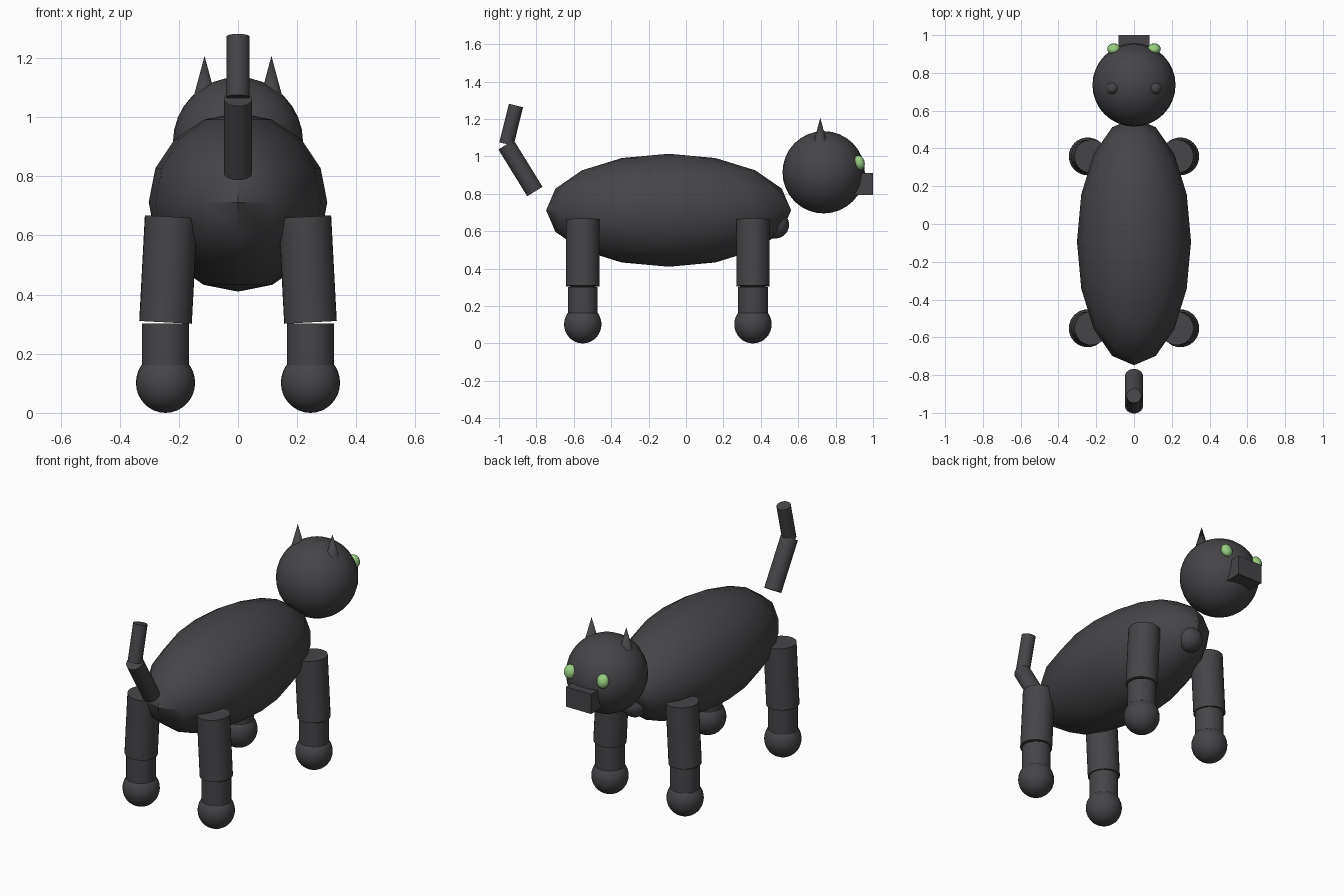
import bpy, math
from mathutils import Vector

if "Cube" in bpy.data.objects:
    bpy.data.objects.remove(bpy.data.objects["Cube"])


def material(name, rgb):
    m = bpy.data.materials.new(name)
    m.diffuse_color = (*rgb, 1)
    m.use_nodes = True
    m.node_tree.nodes["Principled BSDF"].inputs["Base Color"].default_value = m.diffuse_color
    return m


FUR = material("charcoal_fur", (0.06, 0.06, 0.066))
GREEN = material("eye_green", (0.32, 0.62, 0.23))


def finish(name, mat=FUR, smooth=True):
    ob = bpy.context.object
    ob.name = name
    ob.data.materials.append(mat)
    bpy.ops.object.transform_apply(location=False, rotation=True, scale=True)
    if smooth:
        bpy.ops.object.shade_smooth_by_angle(angle=math.radians(40))
    return ob


def ball(name, loc, radii, seg=32, rings=16, mat=FUR, rot=(0, 0, 0)):
    bpy.ops.mesh.primitive_uv_sphere_add(segments=seg, ring_count=rings, location=loc, rotation=rot)
    bpy.context.object.scale = radii
    return finish(name, mat)


def rod(name, a, b, r):
    a, b = Vector(a), Vector(b)
    d = b - a
    bpy.ops.mesh.primitive_cylinder_add(vertices=32, radius=r, depth=d.length, location=(a + b) / 2,
                                        rotation=d.to_track_quat('Z', 'Y').to_euler())
    return finish(name)


# Body and chest
ball("body", (0, -0.093, 0.712), (0.302, 0.655, 0.302), 16, 8)
ball("chest", (0, 0.477, 0.635), (0.074, 0.074, 0.074))

# Head and muzzle
ball("head", (0, 0.736, 0.915), (0.22, 0.22, 0.22))
bpy.ops.mesh.primitive_cube_add(size=1, location=(0, 0.93, 0.853))
bpy.context.object.scale = (0.164, 0.14, 0.117)
finish("muzzle", smooth=False)

for side, s in (("left", -1), ("right", 1)):
    # Eyes and ears
    ball(side + "_eye", (s * 0.107, 0.927, 0.967), (0.035, 0.028, 0.04), 16, 8, GREEN,
         (math.radians(15), 0, 0))
    bpy.ops.mesh.primitive_cone_add(vertices=32, radius1=0.039, radius2=0, depth=0.145,
                                    location=(s * 0.113, 0.718, 1.134))
    finish(side + "_ear")
    # Legs: tilted upper part, straight lower part, round paw
    for end, y in (("front", 0.358), ("rear", -0.552)):
        tag = f"{end}_{side}_"
        rod(tag + "upper_leg", (s * 0.226, y, 0.663), (s * 0.245, y, 0.306), 0.089)
        rod(tag + "lower_leg", (s * 0.245, y, 0.1), (s * 0.245, y, 0.303), 0.08)
        ball(tag + "paw", (s * 0.245, y, 0.102), (0.1, 0.1, 0.102))

# Tail in two segments
rod("tail_base", (0, -0.808, 0.812), (0, -0.962, 1.062), 0.048)
rod("tail_tip", (0, -0.96, 1.066), (0, -0.909, 1.272), 0.039)
